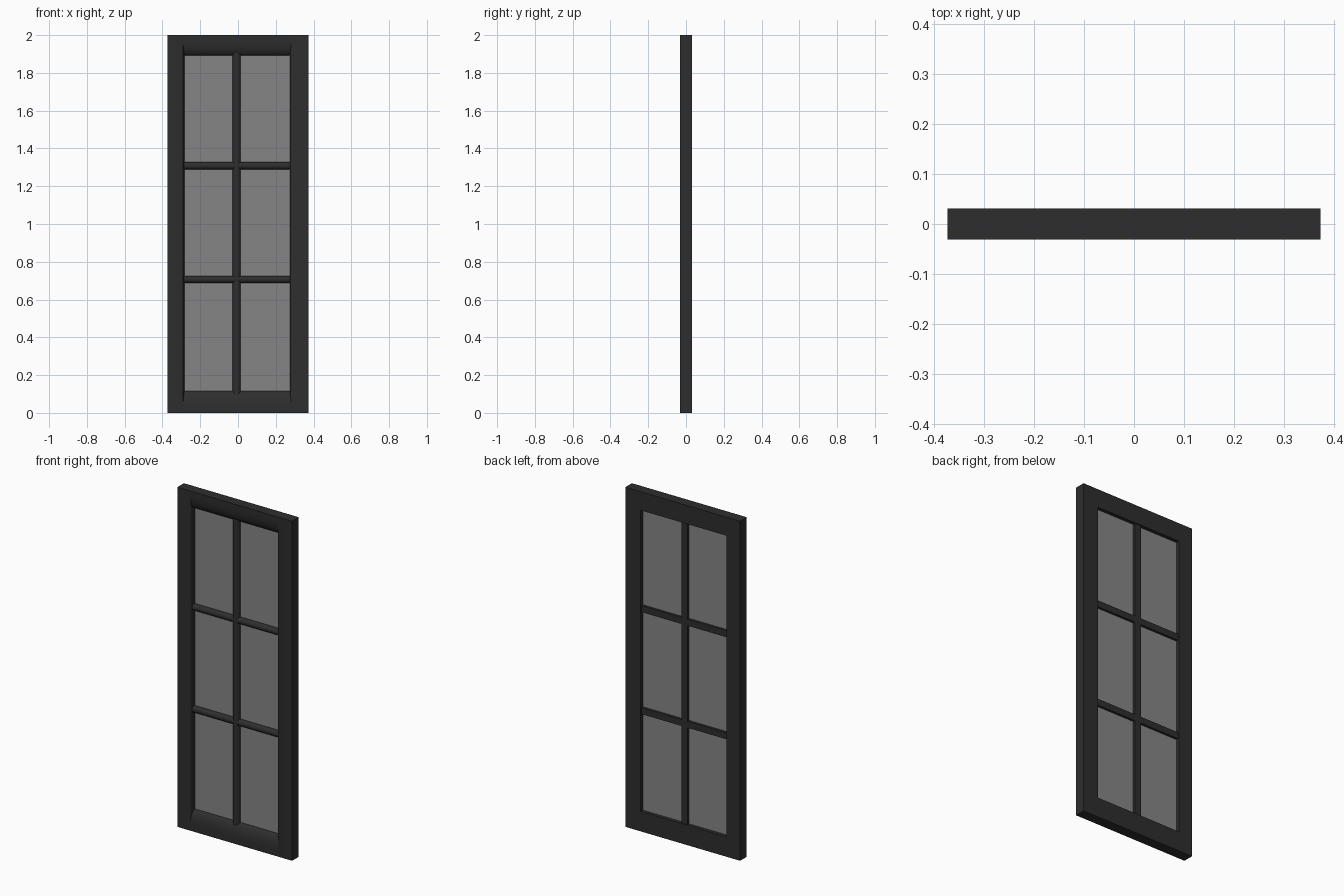
import bpy
import bmesh
from math import sin, cos, pi

if "Cube" in bpy.data.objects:
    bpy.data.objects.remove(bpy.data.objects["Cube"], do_unlink=True)


def material(name, rgb):
    m = bpy.data.materials.new(name)
    m.use_nodes = True
    color = (*rgb, 1)
    m.diffuse_color = color
    bsdf = m.node_tree.nodes["Principled BSDF"]
    bsdf.inputs["Base Color"].default_value = color
    bsdf.inputs["Roughness"].default_value = 0.6
    return m


DARK = material("charcoal paint", (0.027, 0.027, 0.027))
GLASS = material("grey glass", (0.235, 0.235, 0.235))

FRONT, BACK = -0.031, 0.031
WIDE, TALL = 0.374, 2.0


def prism(name, profile, axis, start, end, mat):
    """Extrude a (u, y) profile along x or z; u is the remaining axis."""
    bm = bmesh.new()

    def place(u, y, t):
        return (t, y, u) if axis == "x" else (u, y, t)

    rings = [[bm.verts.new(place(u, y, t)) for u, y in profile] for t in (start, end)]
    n = len(profile)
    for i in range(n):
        j = (i + 1) % n
        bm.faces.new((rings[0][i], rings[0][j], rings[1][j], rings[1][i]))
    for ring in rings:
        bm.faces.new(ring)
    bmesh.ops.recalc_face_normals(bm, faces=bm.faces)
    mesh = bpy.data.meshes.new(name)
    bm.to_mesh(mesh)
    bm.free()
    mesh.materials.append(mat)
    obj = bpy.data.objects.new(name, mesh)
    bpy.context.collection.objects.link(obj)
    bpy.ops.object.select_all(action="DESELECT")
    obj.select_set(True)
    bpy.context.view_layer.objects.active = obj
    bpy.ops.object.shade_smooth_by_angle(angle=pi / 6)
    return obj


def moulded(outer, shoulder, inner, depth=0.035, steps=8):
    """Frame section whose front rolls from the shoulder to the inner edge."""
    arc = [(shoulder + (inner - shoulder) * sin(a), FRONT + depth * (1 - cos(a)))
           for a in (pi / 2 * i / steps for i in range(steps + 1))]
    return [(outer, BACK), (outer, FRONT)] + arc + [(inner, BACK)]


def bar_section(center, half, front=-0.019, shoulder=0.0, back=0.024, steps=10):
    """Glazing bar section with a rounded front and flat back."""
    arc = [(center - half * cos(a), shoulder + (front - shoulder) * sin(a))
           for a in (pi * i / steps for i in range(steps + 1))]
    return [(center - half, back)] + arc + [(center + half, back)]


# Outer frame: two stiles with rails fitted between them
LEFT_EDGE, RIGHT_EDGE = 0.284, -0.293
prism("left_stile", moulded(WIDE, LEFT_EDGE, 0.274), "z", 0, TALL, DARK)
prism("right_stile", moulded(-WIDE, RIGHT_EDGE, -0.284), "z", 0, TALL, DARK)
prism("top_rail", moulded(TALL, 1.975, 1.891), "x", RIGHT_EDGE, LEFT_EDGE, DARK)
prism("bottom_rail", moulded(0, 0.033, 0.117), "x", RIGHT_EDGE, LEFT_EDGE, DARK)

# Glazing bars
prism("vertical_bar", bar_section(-0.007, 0.021), "z", 0.1, 1.905, DARK)
for label, z in (("lower", 0.707), ("upper", 1.308)):
    prism(label + "_bar", bar_section(z, 0.019), "x", -0.291, 0.282, DARK)

# Glass sheet held inside the frame
sheet = [(-0.29, 0.004), (0.28, 0.004), (0.28, 0.01), (-0.29, 0.01)]
prism("glass_pane", sheet, "z", 0.11, 1.9, GLASS)
